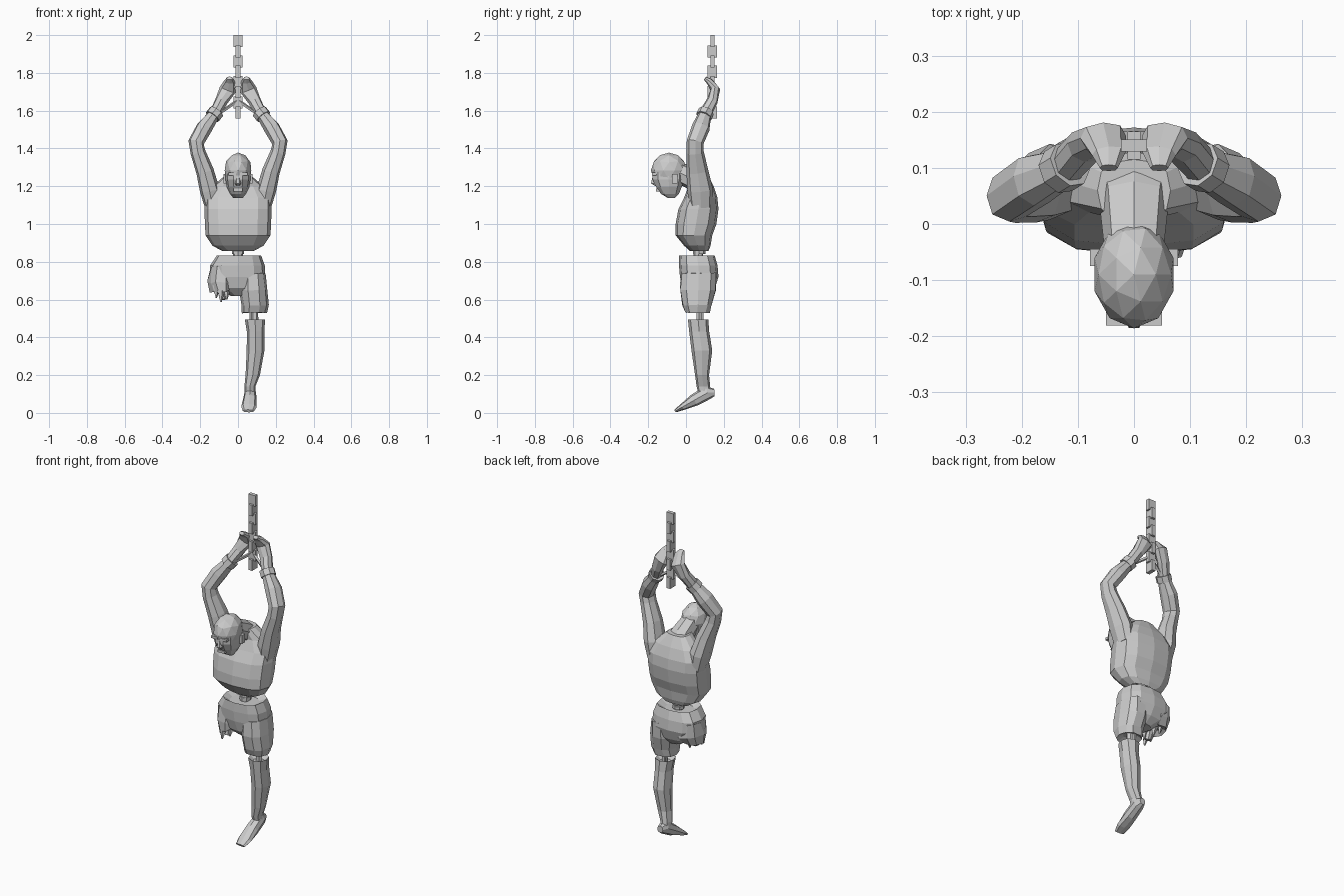
import bpy, bmesh, math, random
from mathutils import Vector
random.seed(4)


def finish(name, bm):
    bmesh.ops.recalc_face_normals(bm, faces=bm.faces)
    me = bpy.data.meshes.new(name)
    bm.to_mesh(me)
    bm.free()
    ob = bpy.data.objects.new(name, me)
    bpy.context.collection.objects.link(ob)
    return ob


def loft(name, rings, n=8, flat=False, power=0.85, jitter=0.0, side=1):
    """Closed tube through rings (x, y, z, half width, half depth)."""
    bm = bmesh.new()
    pts = [Vector((r[0] * side, r[1], r[2])) for r in rings]
    loops = []
    for i, r in enumerate(rings):
        if flat:
            u, v = Vector((1, 0, 0)), Vector((0, 1, 0))
        else:
            t = (pts[min(i + 1, len(pts) - 1)] - pts[max(i - 1, 0)]).normalized()
            u = Vector((1, 0, 0))
            u = (u - t * u.dot(t)).normalized()
            v = t.cross(u)
        loop = []
        for k in range(n):
            a = 2 * math.pi * k / n
            c, s = math.cos(a), math.sin(a)
            c = math.copysign(abs(c) ** power, c) if abs(c) > 1e-6 else 0
            s = math.copysign(abs(s) ** power, s) if abs(s) > 1e-6 else 0
            j = Vector([random.uniform(-jitter, jitter) for _ in range(3)])
            loop.append(bm.verts.new(pts[i] + u * c * r[3] + v * s * r[4] + j))
        loops.append(loop)
    for a, b in zip(loops, loops[1:]):
        for k in range(n):
            bm.faces.new((a[k], a[(k + 1) % n], b[(k + 1) % n], b[k]))
    bm.faces.new(loops[0])
    bm.faces.new(loops[-1])
    return finish(name, bm)


def rod(name, a, b, r, n=6, r2=None):
    r2 = r if r2 is None else r2
    return loft(name, [(*a, r, r), (*b, r2, r2)], n, power=1)


def box(name, c, size):
    bm = bmesh.new()
    bmesh.ops.create_cube(bm, size=1)
    for v in bm.verts:
        v.co = Vector([c[i] + v.co[i] * size[i] for i in range(3)])
    return finish(name, bm)


def union(base, others):
    bpy.context.view_layer.objects.active = base
    for o in others:
        m = base.modifiers.new("union", 'BOOLEAN')
        m.operation, m.solver, m.object = 'UNION', 'EXACT', o
        bpy.ops.object.modifier_apply(modifier=m.name)
        bpy.data.objects.remove(o)


# Torso with hollowed underside, neck and raised arms
torso = loft("torso", [
    (0, .07, .90, .05, .03), (0, .07, .858, .085, .05), (0, .06, .885, .135, .07),
    (0, .042, .94, .172, .097), (0, .053, 1.0, .175, .108), (0, .066, 1.08, .178, .106),
    (0, .078, 1.14, .178, .088), (0, .08, 1.2, .135, .066), (0, .06, 1.26, .065, .055)],
    12, flat=True, power=0.75)
parts = [loft("neck", [(0, .10, 1.16, .085, .06), (0, .04, 1.235, .062, .058),
                       (0, -.05, 1.28, .052, .055)])]
for s in (1, -1):
    parts.append(loft("arm", [
        (.135, .08, 1.09, .04, .06), (.15, .075, 1.18, .052, .068), (.175, .06, 1.28, .047, .058),
        (.212, .048, 1.38, .04, .046), (.222, .048, 1.432, .042, .045), (.178, .078, 1.51, .043, .048),
        (.122, .102, 1.585, .03, .034), (.088, .138, 1.65, .034, .03), (.055, .155, 1.71, .044, .026),
        (.045, .125, 1.755, .03, .018), (.045, .1, 1.772, .016, .01)], side=s))
union(torso, parts)

# Head bowed forward
bm = bmesh.new()
bmesh.ops.create_icosphere(bm, subdivisions=2, radius=1)
for v in bm.verts:
    v.co = Vector((v.co.x * .074, v.co.y * .096 - .09, v.co.z * .094 + 1.284))
head = finish("head", bm)
face = loft("face", [(0, -.09, 1.275, .066, .09), (0, -.092, 1.235, .066, .088),
                     (0, -.09, 1.195, .06, .07), (0, -.085, 1.16, .043, .05),
                     (0, -.077, 1.137, .024, .018)], 10, flat=True)
union(head, [face])
loft("nose", [(0, -.165, 1.25, .008, .014), (0, -.168, 1.215, .017, .02),
              (0, -.15, 1.2, .012, .012)], 6, flat=True)
box("lips", (0, -.143, 1.18), (.045, .03, .014))
for s in (1, -1):
    box("ear", (s * .07, -.06, 1.24), (.016, .03, .05))
    box("brow", (s * .03, -.168, 1.265), (.04, .025, .014))

# Shackles: wrist cuffs, spreader bar and hanging rods
for s in (1, -1):
    rod("wrist_cuff", (s * .135, .094, 1.568), (s * .114, .107, 1.595), .043, 8)
    rod("hanging_rod", (s * .1, .11, 1.585), (0, .138, 1.655), .009, 4)
rod("spreader_bar", (-.1, .105, 1.56), (.1, .105, 1.56), .013, 4)

# Chain of alternating flat links
for i in range(8):
    w, d = (.024, .05) if i % 2 else (.046, .022)
    top = 2.0 - i * .054
    box("chain_link", (0, .14, top - .032), (w, d, .064))

# Exposed spine between torso and hips
rod("spine", (0, .065, .92), (0, .065, .79), .026, 8)
for z in (.85, .825):
    rod("vertebra", (0, .07, z + .009), (0, .07, z - .009), .033, 8)

# Hips with one thigh and one torn stump
hips = loft("hips", [
    (0, .06, .81, .08, .065), (.005, .058, .832, .118, .094), (-.003, .065, .78, .145, .102),
    (0, .07, .72, .145, .102), (.01, .068, .66, .115, .085), (.02, .07, .62, .06, .05)],
    12, flat=True, power=0.75)
thigh = loft("thigh", [(.08, .07, .74, .065, .095), (.082, .063, .65, .075, .097),
                       (.09, .06, .57, .072, .08), (.085, .062, .53, .066, .066),
                       (.085, .065, .55, .035, .035)], 10, flat=True, power=.8, jitter=.003)
stump = loft("stump", [(-.08, .07, .77, .065, .09), (-.09, .065, .69, .066, .092),
                       (-.088, .05, .645, .055, .075), (-.085, .05, .66, .03, .04)],
             10, flat=True, power=.8, jitter=.009)
union(hips, [thigh, stump])
rod("stump_bone", (-.085, .04, .69), (-.08, .02, .6), .017, 6)
for x, y, z in ((-.115, .0, .61), (-.09, -.02, .588), (-.06, .01, .6), (-.075, .07, .6), (-.11, .08, .625)):
    rod("torn_flesh", (x, y + .015, z + .065), (x, y, z), .024, 5, .004)

# Lower leg hanging from exposed bone
rod("leg_bone", (.088, .07, .58), (.09, .07, .46), .018, 6)
rod("leg_bone_thin", (.068, .085, .56), (.07, .085, .46), .009, 6)
leg = loft("lower_leg", [
    (.09, .065, .475, .03, .03), (.09, .064, .495, .054, .054), (.093, .07, .43, .046, .053),
    (.093, .084, .33, .047, .055), (.078, .085, .2, .038, .037), (.063, .092, .14, .029, .036),
    (.063, .1, .1, .028, .034)], 8, flat=True)
foot = loft("foot", [
    (.065, .15, .108, .018, .02), (.065, .115, .107, .031, .036), (.062, .045, .068, .036, .033),
    (.058, -.018, .032, .041, .018), (.055, -.057, .01, .03, .008)])
union(leg, [foot])
